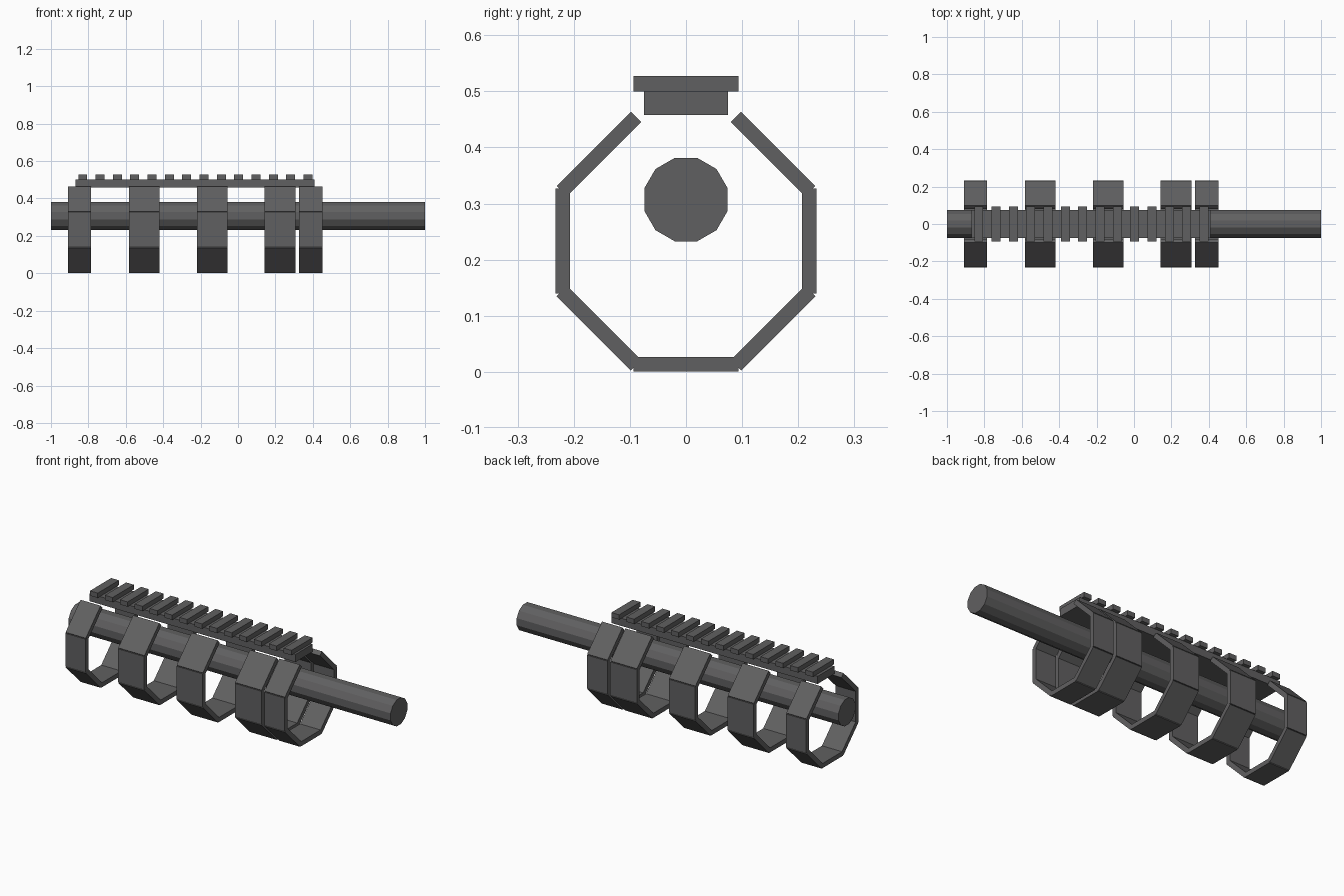
import bpy
import math

if "Cube" in bpy.data.objects:
    bpy.data.objects.remove(bpy.data.objects["Cube"], do_unlink=True)

gunmetal = bpy.data.materials.new("dark_grey_metal")
gunmetal.use_nodes = True
GREY = (0.118, 0.117, 0.119, 1)
gunmetal.diffuse_color = GREY
gunmetal.node_tree.nodes["Principled BSDF"].inputs["Base Color"].default_value = GREY


def finish(name):
    obj = bpy.context.object
    obj.name = name
    bpy.ops.object.transform_apply(location=False, rotation=True, scale=True)
    obj.data.materials.append(gunmetal)
    return obj


def box(name, center, size, tilt=0):
    bpy.ops.mesh.primitive_cube_add(size=1, location=center, rotation=(tilt, 0, 0))
    bpy.context.object.scale = size
    return finish(name)


# Barrel: twelve-sided rod along x with flats on top and at the sides
bpy.ops.mesh.primitive_cylinder_add(vertices=12, radius=0.077, depth=2,
                                    location=(0, 0, 0.307))
bpy.context.object.rotation_euler = (0, math.pi / 2, 0)
barrel = finish("barrel")
for v in barrel.data.vertices:
    y, z = v.co.y, v.co.z
    # turn the section half a side if a corner points straight up
    a = math.radians(15)
    v.co.y, v.co.z = y * math.cos(a) - z * math.sin(a), y * math.sin(a) + z * math.cos(a)

# Handguard rings: seven flat slats around an octagon, open at the top
RING_Z, RING_R = 0.233, 0.2195
SLAT_LENGTH, SLAT_THICK = 0.187, 0.026
rings = [(-0.91, -0.785), (-0.583, -0.42), (-0.22, -0.057),
         (0.143, 0.308), (0.326, 0.453)]
for r, (x0, x1) in enumerate(rings, 1):
    for k in range(1, 8):
        a = k * math.pi / 4
        box(f"ring_{r}_slat_{k}",
            ((x0 + x1) / 2, -RING_R * math.sin(a), RING_Z + RING_R * math.cos(a)),
            (x1 - x0, SLAT_LENGTH, SLAT_THICK), a)

# Top rail with evenly spaced cross teeth
box("rail_base", (-0.23, 0, 0.479), (1.28, 0.15, 0.043))
for i in range(14):
    box(f"rail_tooth_{i + 1}", (-0.83 + i * 0.0926, 0, 0.5135), (0.048, 0.188, 0.027))
